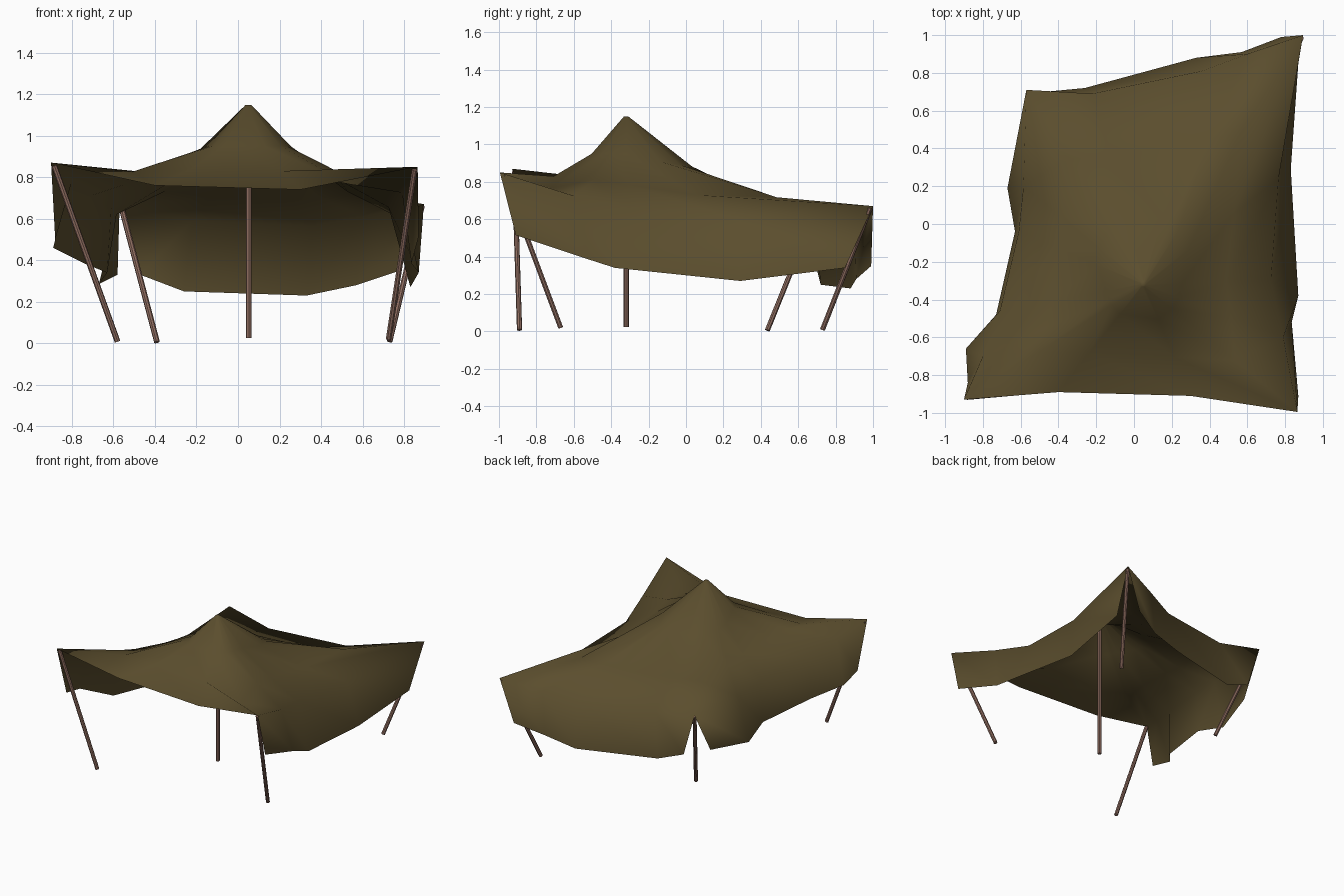
import bpy, bmesh
from mathutils import Vector as V

if "Cube" in bpy.data.objects:
    bpy.data.objects.remove(bpy.data.objects["Cube"])


def material(name, col):
    m = bpy.data.materials.new(name)
    m.diffuse_color = (*col, 1)
    m.use_nodes = True
    m.node_tree.nodes["Principled BSDF"].inputs["Base Color"].default_value = m.diffuse_color
    return m


canvas = material("olive_canvas", (0.105, 0.076, 0.027))
wood = material("brown_wood", (0.27, 0.15, 0.115))

# Key points of the canopy
peak = V((0.05, -0.32, 1.15))
FL, FR = (-0.90, -0.93, 0.87), (0.865, -0.995, 0.85)
BR, BL = (0.895, 1.0, 0.67), (-0.57, 0.71, 0.66)

# Roof edges, running anticlockwise, and the hem of each hanging wall
front = [FL, (-0.4, -0.89, 0.76), (0.3, -0.91, 0.74), FR]
right = [FR, (0.79, -0.6, 0.725), (0.725, -0.3, 0.655), (0.765, 0.24, 0.61), BR]
back = [BR, (0.6, 0.9, 0.61), (0.36, 0.81, 0.565), (-0.22, 0.69, 0.59), BL]
left = [BL, (-0.585, 0.2, 0.62), (-0.61, -0.04, 0.65), (-0.71, -0.46, 0.71),
        (-0.80, -0.7, 0.78), FL]
right_hem = [(0.87, -0.91, 0.515), (0.835, -0.52, 0.385), (0.87, -0.38, 0.34),
             (0.83, 0.29, 0.27), (0.87, 0.85, 0.34)]
back_hem = [(0.78, 0.99, 0.35), (0.57, 0.91, 0.28), (0.33, 0.88, 0.23),
            (-0.26, 0.72, 0.25), (-0.47, 0.70, 0.33)]
left_hem = [(-0.58, 0.53, 0.33), (-0.67, 0.19, 0.285), (-0.63, -0.04, 0.34),
            (-0.73, -0.48, 0.38), (-0.89, -0.66, 0.46), (-0.88, -0.84, 0.5)]
extra_sag = {FR: 0.085, FL: 0.03}

bm = bmesh.new()
verts = {}


def vert(p):
    key = tuple(p)
    if key not in verts:
        verts[key] = bm.verts.new(p)
    return verts[key]


# Roof: rings sagging from the peak out to the edge
edge = front[:-1] + right[:-1] + back[:-1] + left[:-1]
n = len(edge)
rings = [[], [], [], []]
for p in edge:
    q = V(p)
    d = q - peak
    d.z = 0
    length = d.length
    d.normalize()
    rear = max(0, d.y)
    top = V((peak.x, peak.y, 1.148)) + d * 0.014
    inner = V((peak.x, peak.y, 0.95 - 0.07 * rear)) + d * (0.2 + 0.17 * rear)
    mid = (inner + q) / 2
    mid.z -= max(0, 0.08 * (length - 0.45)) * (1 - 0.35 * rear)
    mid.z -= extra_sag.get(p, 0)
    for ring, co in zip(rings, (top, inner, mid)):
        ring.append(bm.verts.new(co))
    rings[3].append(vert(p))
bm.faces.new(rings[0])
for a, b in zip(rings, rings[1:]):
    for i in range(n):
        j = (i + 1) % n
        bm.faces.new((a[i], b[i], b[j], a[j]))

# Hanging walls on the right, back and left; the front is open
for rim, hem in ((right, right_hem), (back, back_hem), (left, left_hem)):
    rv = [vert(p) for p in rim]
    hv = [bm.verts.new(p) for p in hem]
    for i in range(len(rim) - 1):
        bm.faces.new((rv[i], hv[i], hv[i + 1], rv[i + 1]))

for f in bm.faces:
    f.smooth = True
me = bpy.data.meshes.new("canopy")
bm.to_mesh(me)
bm.free()
me.materials.append(canvas)
bpy.context.collection.objects.link(bpy.data.objects.new("canopy", me))


# Poles
def pole(name, a, b, r=0.014):
    a, b = V(a), V(b)
    d = b - a
    bpy.ops.mesh.primitive_cylinder_add(vertices=8, radius=r, depth=d.length,
                                        location=(a + b) / 2)
    o = bpy.context.object
    o.name = name
    o.rotation_euler = d.to_track_quat('Z', 'Y').to_euler()
    o.data.materials.append(wood)
    bpy.ops.object.shade_smooth_by_angle()


pole("centre_pole", (0.052, -0.32, 0.025), (0.052, -0.32, 1.14))
pole("front_left_pole", (-0.58, -0.89, 0.008), (-0.885, -0.917, 0.855))
pole("front_right_pole", (0.725, -0.67, 0.02), (0.85, -0.975, 0.835))
pole("back_right_pole", (0.73, 0.73, 0.01), (0.885, 0.985, 0.66))
pole("back_left_pole", (-0.39, 0.435, 0.006), (-0.56, 0.695, 0.65))
